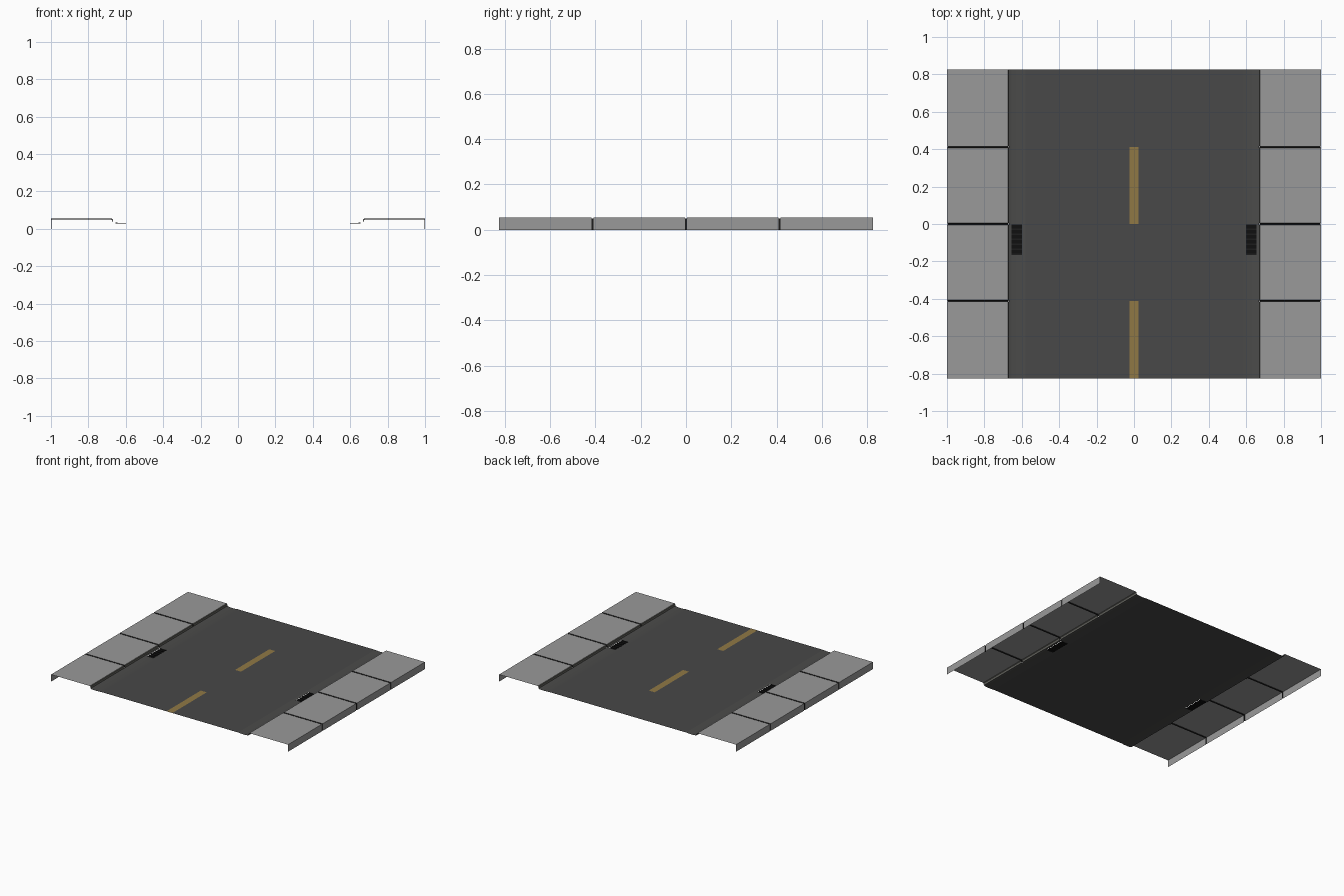
import bpy, bmesh

if "Cube" in bpy.data.objects:
    bpy.data.objects.remove(bpy.data.objects["Cube"])


def material(name, rgb):
    m = bpy.data.materials.new(name)
    m.diffuse_color = (*rgb, 1)
    m.use_nodes = True
    m.node_tree.nodes["Principled BSDF"].inputs["Base Color"].default_value = m.diffuse_color
    return m


concrete = material("concrete", (0.32, 0.32, 0.32))
curb_grey = material("curb_grey", (0.13, 0.13, 0.115))
asphalt = material("asphalt", (0.065, 0.065, 0.065))
gutter_grey = material("gutter_grey", (0.07, 0.07, 0.068))
dark = material("dark_gap", (0.012, 0.012, 0.012))
iron = material("iron", (0.005, 0.005, 0.005))
paint = material("paint", (0.28, 0.19, 0.06))

L = 0.825       # half length of the street
TOP = 0.054     # sidewalk height
ROAD = 0.034    # road height
TILE = L / 2


def loft(name, stations, mats, pick=lambda i, j: 0, side=1):
    """Open sheet through (y, profile) stations; profile is a list of (x, z)."""
    bm = bmesh.new()
    rows = [[bm.verts.new((side * x, y, z)) for x, z in prof] for y, prof in stations]
    for i in range(len(rows) - 1):
        for j in range(len(rows[0]) - 1):
            quad = (rows[i][j], rows[i][j + 1], rows[i + 1][j + 1], rows[i + 1][j])
            # profiles run from small x to large x, normals up
            f = bm.faces.new(quad if side == 1 else quad[::-1])
            f.material_index = pick(i, j)
    me = bpy.data.meshes.new(name)
    bm.to_mesh(me)
    bm.free()
    for m in mats:
        me.materials.append(m)
    ob = bpy.data.objects.new(name, me)
    bpy.context.collection.objects.link(ob)
    return ob


def sheet(name, prof, y0, y1, mat, side=1):
    return loft(name, [(y0, prof), (y1, prof)], [mat], side=side)


# Road with two centre dashes
sheet("road", [(-0.58, ROAD), (0.58, ROAD)], -L, L, asphalt)
for k, y in enumerate((-L, 0)):
    sheet(f"lane_dash_{k}", [(-0.025, ROAD + 0.0008), (0.025, ROAD + 0.0008)],
          y, y + TILE, paint)

# Sidewalk cross-section with curb, and the inset section used in the joints
walk = [(0.667, 0.036), (0.669, 0.05), (0.673, TOP), (1, TOP), (1, 0)]
inset = [(0.671, 0.036), (0.673, 0.047), (0.677, TOP - 0.005), (0.996, TOP - 0.005), (0.996, 0)]
stations = [(-L, walk)]
for y in (-TILE, 0, TILE):
    stations += [(y - 0.005, walk), (y - 0.004, inset), (y + 0.004, inset), (y + 0.005, walk)]
stations.append((L, walk))


def walk_material(i, j):
    if i % 4:
        return 2
    return 1 if j < 2 else 0


# Shallow dished gutter, opened up around the drain
gutter = [(0.58, ROAD), (0.60, 0.032), (0.628, 0.031), (0.655, 0.033), (0.667, 0.036)]
D0, D1 = -0.165, -0.004

for side, label in ((-1, "left"), (1, "right")):
    loft(f"sidewalk_{label}", stations, [concrete, curb_grey, dark], walk_material, side)
    sheet(f"gutter_front_{label}", gutter, -L, D0, gutter_grey, side)
    sheet(f"gutter_back_{label}", gutter, D1, L, gutter_grey, side)
    sheet(f"gutter_inner_{label}", gutter[:2], D0, D1, gutter_grey, side)
    sheet(f"gutter_outer_{label}", gutter[3:], D0, D1, gutter_grey, side)

    # Drain grate: alternating bars and sunken slots
    bars = gutter[1:4]
    slots = [(x, z - 0.004) for x, z in bars]
    n, grate = 6, []
    pitch = (D1 - D0) / n
    for k in range(n):
        y = D0 + k * pitch
        grate += [(y, bars), (y + 0.006, bars), (y + 0.006, slots), (y + pitch, slots)]
    grate += [(D1, bars)]
    loft(f"drain_grate_{label}", grate, [dark, iron], lambda i, j: 1 if i % 4 else 0, side)
